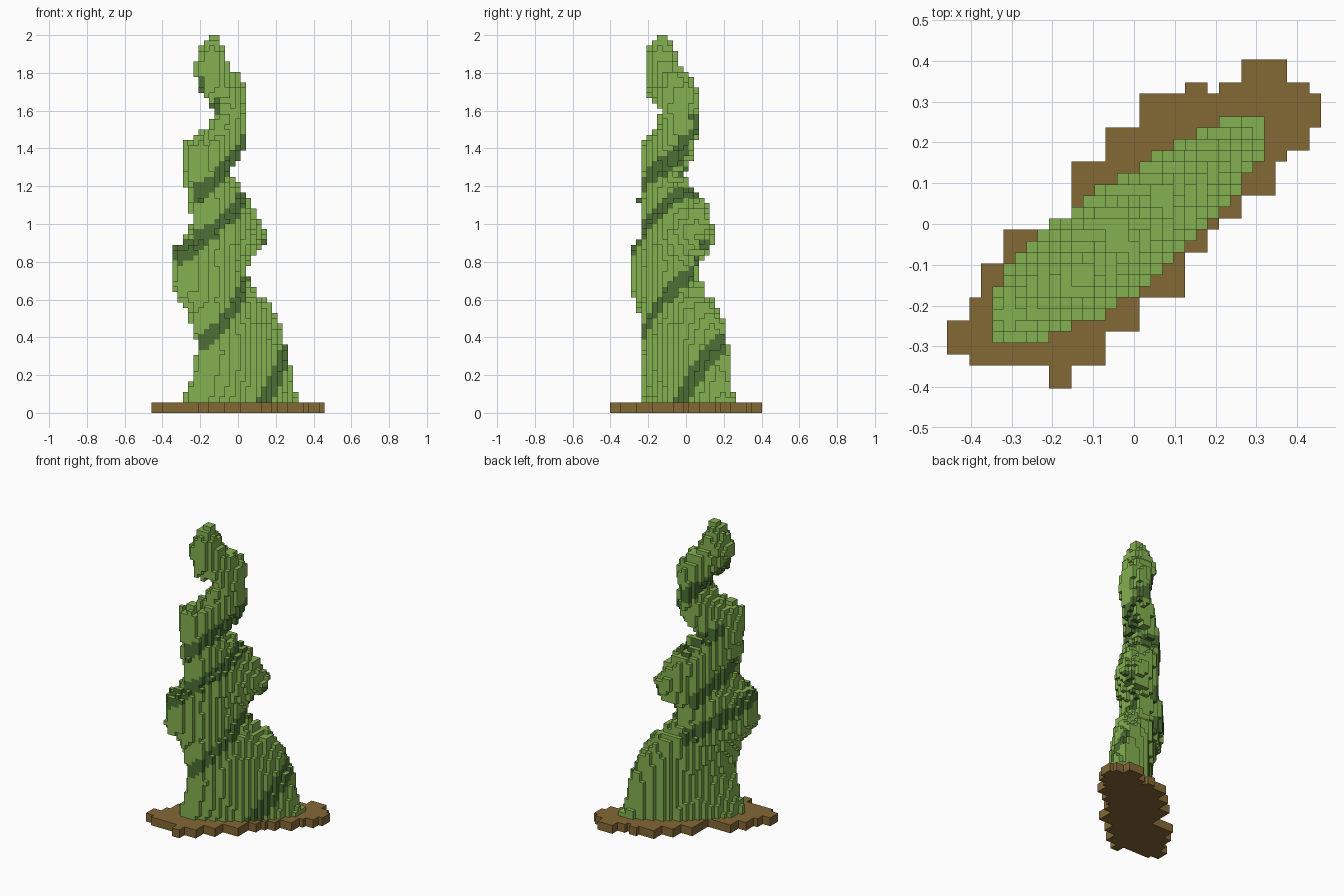
import bpy
import bmesh
import math
import random

if "Cube" in bpy.data.objects:
    bpy.data.objects.remove(bpy.data.objects["Cube"], do_unlink=True)

random.seed(4)
VOXEL = 1 / 36
COLUMNS, ROWS, LAYERS = 33, 29, 72
BASE_LAYERS = 2


def make_material(name, colour):
    material = bpy.data.materials.new(name)
    material.use_nodes = True
    rgba = (*colour, 1)
    material.diffuse_color = rgba
    shader = next(n for n in material.node_tree.nodes if n.type == "BSDF_PRINCIPLED")
    shader.inputs["Base Color"].default_value = rgba
    return material


leaf_green = make_material("leaf green", (0.23, 0.44, 0.08))
shade_green = make_material("deep green", (0.075, 0.16, 0.035))
soil_brown = make_material("soil brown", (0.23, 0.14, 0.036))


def build_blocks(name, cells, materials):
    """Make one mesh from the outer faces of all filled cells (cell -> material)."""
    mesh_builder = bmesh.new()
    corners = {}

    def corner(key):
        if key not in corners:
            i, j, k = key
            corners[key] = mesh_builder.verts.new(
                ((i - COLUMNS / 2) * VOXEL, (j - ROWS / 2) * VOXEL, k * VOXEL))
        return corners[key]

    for cell, slot in cells.items():
        for axis in range(3):
            for side in (0, 1):
                neighbour = list(cell)
                neighbour[axis] += 2 * side - 1
                if tuple(neighbour) in cells:
                    continue
                loop = []
                for a, b in ((0, 0), (1, 0), (1, 1), (0, 1)):
                    point = list(cell)
                    point[axis] += side
                    point[(axis + 1) % 3] += a
                    point[(axis + 2) % 3] += b
                    loop.append(corner(tuple(point)))
                if not side:
                    loop.reverse()
                # Upward ledges keep the main colour
                upward = axis == 2 and side == 1
                mesh_builder.faces.new(loop).material_index = 0 if upward else slot
    mesh = bpy.data.meshes.new(name)
    mesh_builder.to_mesh(mesh)
    mesh_builder.free()
    for material in materials:
        mesh.materials.append(material)
    part = bpy.data.objects.new(name, mesh)
    bpy.context.collection.objects.link(part)


# Soil plate: strips from back to front (rows deep, first column, end column)
strips = [(2, 26, 30), (1, 24, 32), (3, 17, 33), (2, 14, 32), (1, 14, 30),
          (3, 11, 29), (2, 11, 26), (1, 11, 24), (2, 5, 23), (1, 5, 21),
          (3, 3, 21), (2, 2, 17), (1, 0, 17), (2, 0, 14), (1, 2, 14), (2, 9, 11)]
soil = {}
row = ROWS
for depth, first, end in strips:
    for _ in range(depth):
        row -= 1
        for column in range(first, end):
            for layer in range(BASE_LAYERS):
                soil[column, row, layer] = 0
for column in (21, 22):
    for layer in range(BASE_LAYERS):
        soil[column, ROWS - 3, layer] = 0
build_blocks("soil_plate", soil, [soil_brown])

# Spiral plant: height, then x and y limits of the section, in hundredths
sections = [
    (5, -29, 32, -24, 26), (15, -25, 29, -24, 24), (30, -21, 26, -24, 23),
    (45, -23, 22, -24, 20), (58, -28, 16, -25, 15), (65, -35, 8, -29, 9),
    (72, -35, 4, -29, 6), (80, -35, 4, -29, 7), (86, -34, 10, -29, 12),
    (93, -26, 15, -24, 15), (104, -24, 10, -24, 13), (113, -27, 4, -25, 9),
    (120, -27, 0, -24, 3), (127, -29, -6, -24, -1), (134, -29, -2, -24, 2),
    (141, -28, 3, -24, 5), (149, -18, 4, -15, 6), (160, -10, 4, -13, 6),
    (170, -19, 4, -20, 6), (177, -22, 2, -21, 4), (182, -24, -4, -21, -2),
    (190, -21, -7, -21, -5), (200, -16, -11, -16, -10)]

# Dark bands: height at the axis, rise along the diagonal, half width, start, end
front_bands = [(-0.04, 1.35, 0.075, -1, 1), (0.69, 1.1, 0.05, -1, 1),
               (1.17, 0.82, 0.05, -1, 1), (1.41, 0.77, 0.05, -1, 1)]
back_bands = [(0.61, -0.62, 0.05, -1, 0.05), (0.83, -0.82, 0.05, -0.3, 0),
              (1.2, -0.6, 0.05, -0.2, 0.03), (1.55, -0.66, 0.05, -1, 1)]


def section_at(height):
    """Interpolate the section limits at a height."""
    target = height * 100
    for low, high in zip(sections, sections[1:]):
        if target <= high[0]:
            t = max(0, (target - low[0]) / (high[0] - low[0]))
            return [(a + (b - a) * t) / 100 for a, b in zip(low[1:], high[1:])]


def plant_slot(x, y, sample, height):
    """Return None outside the slanted elliptic section, else its material slot."""
    x0, x1, y0, y1 = section_at(sample)
    half_x, half_y = (x1 - x0) / 2, (y1 - y0) / 2
    thickness = min(0.112, max(0.085, 0.112 - 0.06 * (sample - 1.05)))
    slant = max(0, 1 - thickness ** 2 / (half_x * half_y))
    p = (x - (x0 + x1) / 2) / half_x
    q = (y - (y0 + y1) / 2) / half_y
    if p * p - 2 * slant * p * q + q * q > 1.03 * (1 - slant ** 2):
        return None
    diagonal = (x + y) / math.sqrt(2)
    bands = front_bands if q < p else back_bands
    dark = any(abs(height - level - rise * diagonal) < width and start < diagonal < end
               for level, rise, width, start, end in bands)
    return int(dark)


plant = {}
for i in range(COLUMNS):
    for j in range(ROWS):
        jitter = random.uniform(-0.025, 0.025)
        for k in range(BASE_LAYERS, LAYERS):
            height = (k + 0.5) * VOXEL
            # Ragged column ends, calmer towards the tip
            shift = jitter * min(1, (2 - height) * 4)
            sample = min(max(height + shift, 0.05), 1.99)
            slot = plant_slot((i + 0.5 - COLUMNS / 2) * VOXEL,
                              (j + 0.5 - ROWS / 2) * VOXEL, sample, height)
            if slot is not None:
                plant[i, j, k] = slot
build_blocks("spiral_plant", plant, [leaf_green, shade_green])
